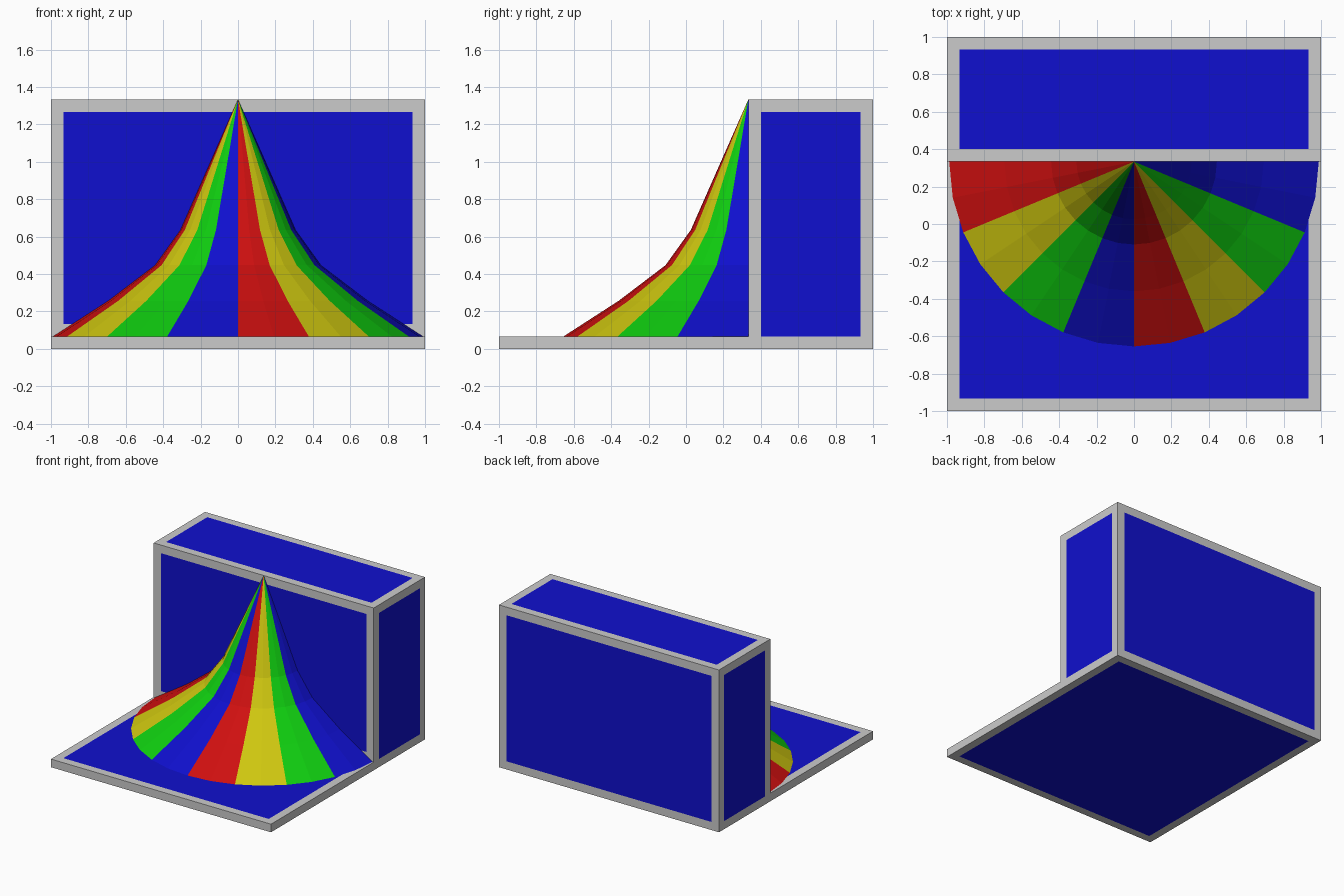
import bpy, bmesh
from math import sin, cos, pi

if "Cube" in bpy.data.objects:
    bpy.data.objects.remove(bpy.data.objects["Cube"])

def material(name, rgb):
    m = bpy.data.materials.new(name)
    m.diffuse_color = (*rgb, 1)
    m.use_nodes = True
    m.node_tree.nodes["Principled BSDF"].inputs["Base Color"].default_value = m.diffuse_color
    return m

HI, LO = 0.62, 0.005
GREY = material("grey", (HI, HI, HI))
RED = material("red", (HI, LO, LO))
YELLOW = material("yellow", (HI, 0.57, LO))
GREEN = material("green", (LO, HI, LO))
BLUE = material("blue", (LO, LO, HI))

T = 1 / 15          # slab thickness and frame width
WALL = 1 / 3        # front plane of the wall block
TOP = 4 / 3

def add_object(name, bm, mats):
    me = bpy.data.meshes.new(name)
    bm.to_mesh(me)
    bm.free()
    for m in mats:
        me.materials.append(m)
    ob = bpy.data.objects.new(name, me)
    bpy.context.collection.objects.link(ob)
    return ob

# L-shaped body: thin base slab plus wall block, with framed blue panels
bm = bmesh.new()
profile = [(-1, 0), (WALL, 0), (1, 0), (1, TOP), (WALL, TOP), (WALL, T), (-1, T)]
left, right = ([bm.verts.new((x, y, z)) for y, z in profile] for x in (-1, 1))
panels = []
for side in (left, right):
    panels.append(bm.faces.new([side[i] for i in (1, 2, 3, 4, 5)]))
    bm.faces.new([side[i] for i in (0, 1, 5, 6)])
panels.append(bm.faces.new([left[0], left[1], left[2], right[2], right[1], right[0]]))
for i in range(2, 6):
    panels.append(bm.faces.new([left[i], left[i + 1], right[i + 1], right[i]]))
bm.faces.new([left[6], left[0], right[0], right[6]])
bmesh.ops.recalc_face_normals(bm, faces=bm.faces[:])
bmesh.ops.inset_individual(bm, faces=panels, thickness=T, use_even_offset=True)
for f in panels:
    f.material_index = 1
add_object("base_and_wall", bm, [GREY, BLUE])

# Flared half cone: eight coloured stripes, two facets each
bm = bmesh.new()
STEPS = 16
rings = []
for r, z in [(0.988, T), (0.693, 0.257), (0.443, 0.447), (0.308, 0.635)]:
    rings.append([bm.verts.new((-r * cos(pi * i / STEPS), WALL - r * sin(pi * i / STEPS), z))
                  for i in range(STEPS + 1)])
apex = bm.verts.new((0, WALL, TOP))
for i in range(STEPS):
    for a, b in zip(rings, rings[1:]):
        bm.faces.new([a[i], a[i + 1], b[i + 1], b[i]]).material_index = i // 2 % 4
    bm.faces.new([rings[-1][i], rings[-1][i + 1], apex]).material_index = i // 2 % 4
add_object("striped_half_cone", bm, [RED, YELLOW, GREEN, BLUE])
